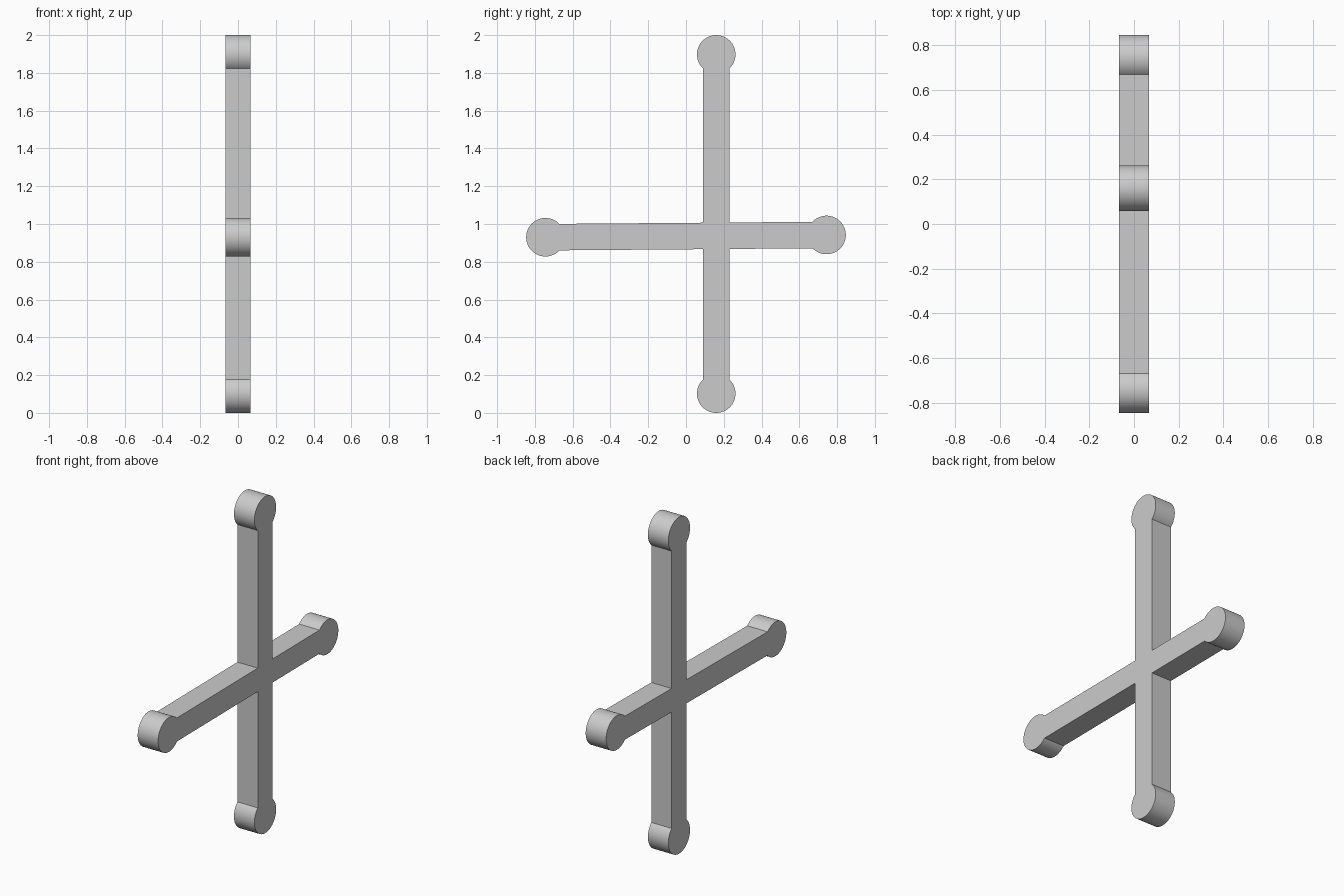
import bpy, bmesh, math
from mathutils import Vector

default = bpy.data.objects.get("Cube")
if default:
    bpy.data.objects.remove(default)

HALF_DEPTH = 0.067   # half thickness along x
HALF_BAR = 0.07      # half width of each bar
RADIUS = 0.102       # rounded end radius
STEPS = 64           # segments per rounded end

# End centres as (y, z), counter-clockwise: back, top, front, bottom
back, top = Vector((0.744, 0.942)), Vector((0.16, 1.898))
front, bottom = Vector((-0.744, 0.93)), Vector((0.16, 0.102))
crossing = front.lerp(back, (0.16 - front.x) / (back.x - front.x))
ends = [back, top, front, bottom]
directions = [(e - crossing).normalized() for e in ends]

# Outline: a rounded end for each arm, then the inner corner to the next arm
sweep = math.pi - math.asin(HALF_BAR / RADIUS)
outline = []
for i, (end, d) in enumerate(zip(ends, directions)):
    heading = math.atan2(d.y, d.x)
    for s in range(STEPS + 1):
        a = heading - sweep + 2 * sweep * s / STEPS
        outline.append(end + RADIUS * Vector((math.cos(a), math.sin(a))))
    outline.append(crossing + HALF_BAR * (d + directions[(i + 1) % 4]))

# Extrude the outline along x
bm = bmesh.new()
face = bm.faces.new([bm.verts.new((-HALF_DEPTH, p.x, p.y)) for p in outline])
result = bmesh.ops.extrude_face_region(bm, geom=[face], use_keep_orig=True)
moved = [v for v in result["geom"] if isinstance(v, bmesh.types.BMVert)]
bmesh.ops.translate(bm, verts=moved, vec=(2 * HALF_DEPTH, 0, 0))
bmesh.ops.recalc_face_normals(bm, faces=bm.faces)
mesh = bpy.data.meshes.new("rounded_cross")
bm.to_mesh(mesh)
bm.free()
cross = bpy.data.objects.new("rounded_cross", mesh)
bpy.context.collection.objects.link(cross)

# Plain grey material
grey = bpy.data.materials.new("light_grey")
grey.use_nodes = True
grey.diffuse_color = (0.6, 0.6, 0.6, 1)
grey.node_tree.nodes["Principled BSDF"].inputs["Base Color"].default_value = (0.6, 0.6, 0.6, 1)
mesh.materials.append(grey)

# Smooth rounded ends with crisp edges
bpy.ops.object.select_all(action="DESELECT")
cross.select_set(True)
bpy.context.view_layer.objects.active = cross
bpy.ops.object.shade_smooth_by_angle(angle=math.radians(30))
